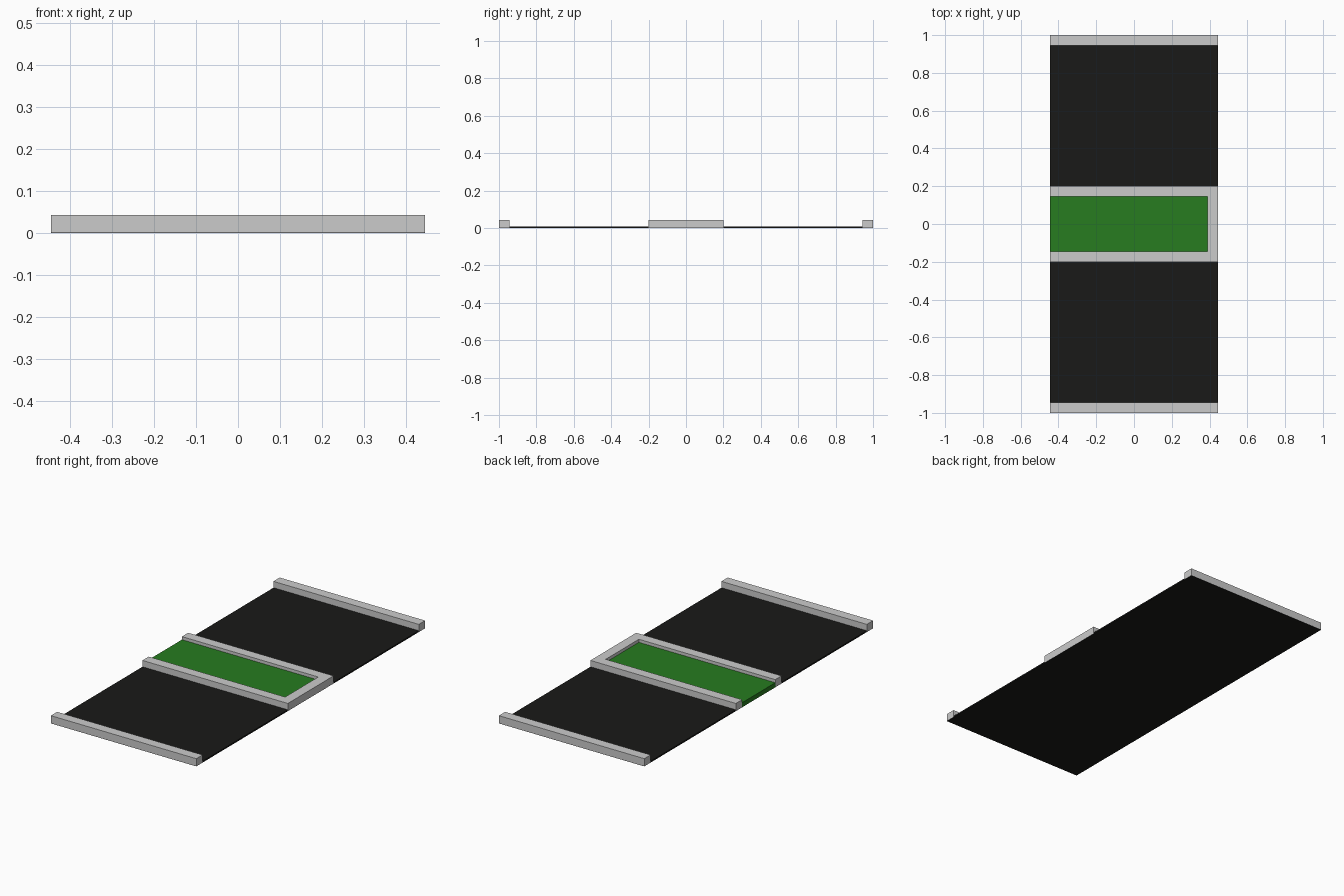
import bpy, bmesh

if "Cube" in bpy.data.objects:
    bpy.data.objects.remove(bpy.data.objects["Cube"])

X, Y = 0.445, 1.0          # half width, half length
CURB_W, CURB_H = 0.055, 0.043
Z0 = 0.001                 # kerbs and grass start just above the underside


def material(name, rgb):
    m = bpy.data.materials.new(name)
    m.diffuse_color = (*rgb, 1)
    m.use_nodes = True
    m.node_tree.nodes["Principled BSDF"].inputs["Base Color"].default_value = m.diffuse_color
    return m


def prism(name, outline, z0, z1, mat=None):
    """Extrude a flat counter-clockwise outline from z0 to z1."""
    bm = bmesh.new()
    face = bm.faces.new([bm.verts.new((x, y, z0)) for x, y in outline])
    ext = bmesh.ops.extrude_face_region(bm, geom=[face], use_keep_orig=True)
    top = [v for v in ext["geom"] if isinstance(v, bmesh.types.BMVert)]
    bmesh.ops.translate(bm, verts=top, vec=(0, 0, z1 - z0))
    bmesh.ops.recalc_face_normals(bm, faces=bm.faces)
    me = bpy.data.meshes.new(name)
    bm.to_mesh(me)
    bm.free()
    ob = bpy.data.objects.new(name, me)
    bpy.context.collection.objects.link(ob)
    if mat:
        me.materials.append(mat)
    return ob


def rect(x0, x1, y0, y1):
    return [(x0, y0), (x1, y0), (x1, y1), (x0, y1)]


asphalt = material("asphalt", (0.01, 0.01, 0.009))
green = material("grass", (0.02, 0.2, 0.014))

# Road slab, a hair inside the kerb faces
prism("road_surface", rect(-X + 0.0005, X - 0.0005, -Y + 0.0005, Y - 0.0005),
      0, 0.008, asphalt)

# Outer kerbs along both edges
prism("front_kerb", rect(-X, X, -Y, -Y + CURB_W), Z0, CURB_H)
prism("back_kerb", rect(-X, X, Y - CURB_W, Y), Z0, CURB_H)

# U-shaped median kerb, open on the left
m, i, e = 0.2, 0.2 - CURB_W, X - CURB_W
prism("median_kerb", [(-X, -m), (X, -m), (X, m), (-X, m),
                      (-X, i), (e, i), (e, -i), (-X, -i)], Z0, CURB_H)

# Grass strip sunk inside the median
prism("median_grass", rect(-X, e, -i, i), Z0, 0.026, green)
